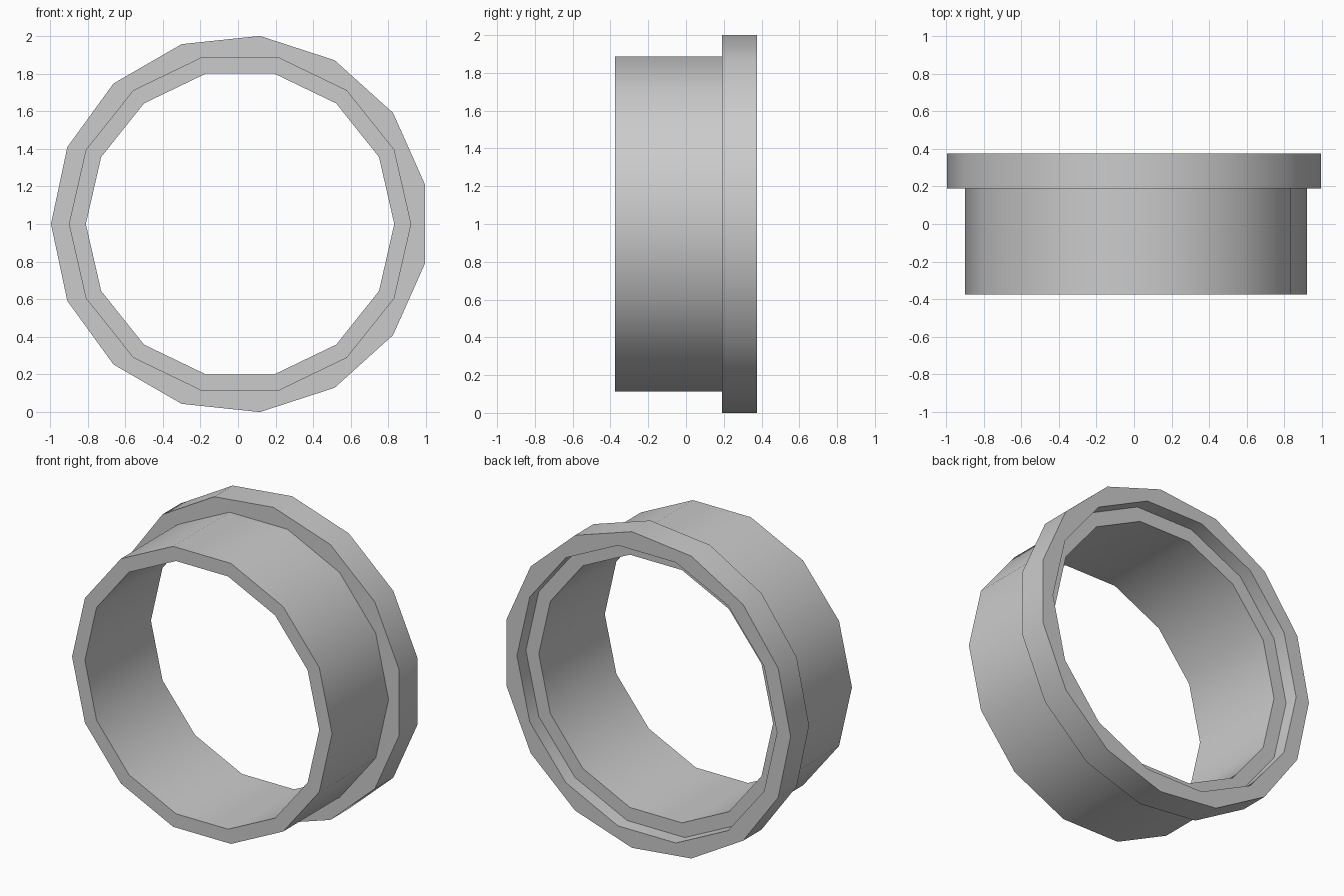
import bpy, bmesh
from math import cos, sin, pi, radians

cube = bpy.data.objects.get("Cube")
if cube:
    bpy.data.objects.remove(cube, do_unlink=True)

CENTRE_X = 0.011
FRONT, FLANGE_FRONT, STEP, BACK = -0.375, 0.19, 0.285, 0.375
R_HOLE, R_BARREL, R_FLANGE = 0.82, 0.91, 1.0055
BARREL_SIDES, FLANGE_SIDES = 14, 15

grey = bpy.data.materials.new("plain_grey")
grey.use_nodes = True
colour = (0.6, 0.6, 0.6, 1)
grey.diffuse_color = colour
grey.node_tree.nodes["Principled BSDF"].inputs["Base Color"].default_value = colour

bm = bmesh.new()


def ring(sides, radius, y):
    """Closed loop of edges around the y axis, with a corner at -x."""
    verts = []
    for i in range(sides):
        a = pi + 2 * pi * i / sides
        verts.append(bm.verts.new((CENTRE_X + radius * cos(a), y, 1 + radius * sin(a))))
    return verts


def wall(a, b):
    """Quads between two loops with the same number of sides."""
    for i in range(len(a)):
        j = (i + 1) % len(a)
        bm.faces.new((a[i], a[j], b[j], b[i]))


def annulus(a, b):
    """Flat face strip between coplanar loops with different side counts."""
    edges = []
    for loop in (a, b):
        for i, v in enumerate(loop):
            w = loop[(i + 1) % len(loop)]
            edges.append(bm.edges.get((v, w)) or bm.edges.new((v, w)))
    bmesh.ops.triangle_fill(bm, edges=edges, use_beauty=True)


# Barrel: outside, front rim, bore and the step inside the flange
barrel = [ring(BARREL_SIDES, r, y) for r, y in (
    (R_BARREL, FLANGE_FRONT), (R_BARREL, FRONT), (R_HOLE, FRONT),
    (R_HOLE, STEP), (R_BARREL, STEP), (R_BARREL, BACK))]
for a, b in zip(barrel, barrel[1:]):
    wall(a, b)

# Flange: outside and its front and back faces
flange_front = ring(FLANGE_SIDES, R_FLANGE, FLANGE_FRONT)
flange_back = ring(FLANGE_SIDES, R_FLANGE, BACK)
wall(flange_front, flange_back)
annulus(flange_front, barrel[0])
annulus(flange_back, barrel[-1])

bmesh.ops.recalc_face_normals(bm, faces=bm.faces[:])
mesh = bpy.data.meshes.new("flanged_ring")
bm.to_mesh(mesh)
bm.free()
mesh.materials.append(grey)
obj = bpy.data.objects.new("flanged_ring", mesh)
bpy.context.collection.objects.link(obj)

# Smooth round the sides, sharp at the rims
bpy.ops.object.select_all(action='DESELECT')
obj.select_set(True)
bpy.context.view_layer.objects.active = obj
bpy.ops.object.shade_smooth_by_angle(angle=radians(30))
